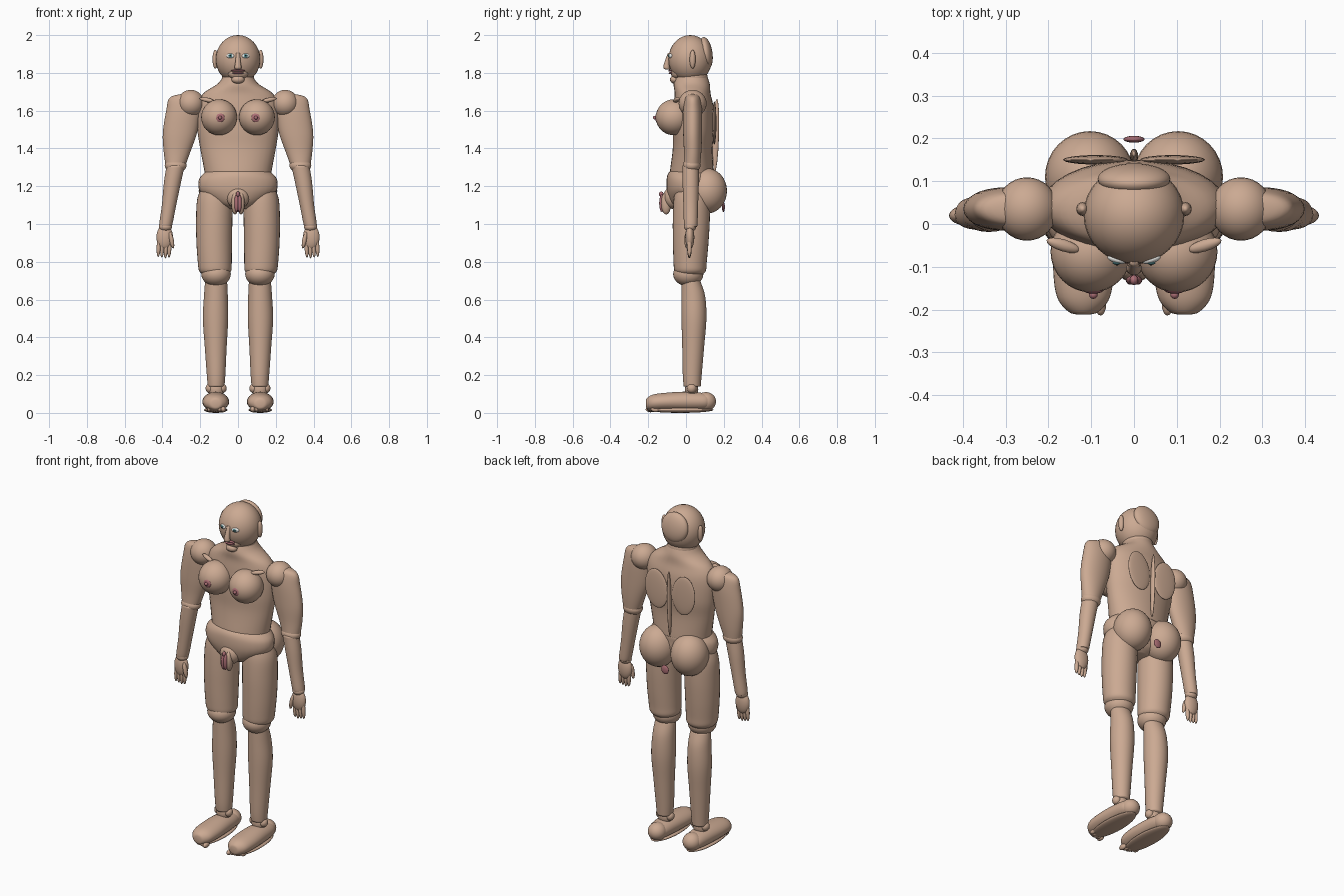
import bpy, bmesh, math
from mathutils import Vector, Matrix


def material(name, rgb):
    m = bpy.data.materials.new(name)
    m.diffuse_color = (*rgb, 1)
    return m


SKIN = material("skin", (0.60, 0.40, 0.29))
PINK = material("pink", (0.42, 0.16, 0.18))
WHITE = material("white", (0.85, 0.85, 0.82))
TEAL = material("teal", (0.12, 0.35, 0.38))
DARK = material("dark", (0.02, 0.02, 0.02))


def finish(name, bm, mat):
    bmesh.ops.recalc_face_normals(bm, faces=bm.faces)
    for f in bm.faces:
        f.smooth = True
    me = bpy.data.meshes.new(name)
    bm.to_mesh(me)
    bm.free()
    ob = bpy.data.objects.new(name, me)
    me.materials.append(mat)
    bpy.context.collection.objects.link(ob)
    return ob


def ball(name, loc, rad, mat=SKIN, rot=(0, 0, 0), seg=32):
    """Ellipsoid with three radii."""
    bm = bmesh.new()
    bmesh.ops.create_uvsphere(bm, u_segments=seg, v_segments=seg // 2, radius=1)
    for v in bm.verts:
        p = Vector((v.co.x * rad[0], v.co.y * rad[1], v.co.z * rad[2]))
        for axis, a in zip("XYZ", rot):
            p = Matrix.Rotation(a, 3, axis) @ p
        v.co = p + Vector(loc)
    return finish(name, bm, mat)


def pair(name, loc, rad, mat=SKIN, rot=(0, 0, 0), seg=32):
    """Ellipsoid on both sides of x = 0."""
    for s, side in ((1, "left"), (-1, "right")):
        ball(f"{name}_{side}", (s * loc[0], loc[1], loc[2]), rad, mat,
             (rot[0], s * rot[1], s * rot[2]), seg)


def loft(name, rings, s=1, steps=5, seg=32, mat=SKIN):
    """Smooth skin over elliptical sections (z, x, y, rx, ry)."""
    pts, n = [], len(rings)
    for i in range(n - 1):
        k = [rings[max(0, min(n - 1, i + d))] for d in (-1, 0, 1, 2)]
        for j in range(steps + (i == n - 2)):
            t = j / steps
            pts.append([0.5 * (2 * b + (c - a) * t + (2 * a - 5 * b + 4 * c - d) * t * t
                               + (3 * b - a - 3 * c + d) * t ** 3)
                        for a, b, c, d in zip(*k)])
    bm = bmesh.new()
    loops = []
    for z, x, y, rx, ry in pts:
        loops.append([bm.verts.new((s * x + rx * math.cos(a), y + ry * math.sin(a), z))
                      for a in (2 * math.pi * q / seg for q in range(seg))])
    for a, b in zip(loops, loops[1:]):
        for q in range(seg):
            bm.faces.new((a[q], a[(q + 1) % seg], b[(q + 1) % seg], b[q]))
    bm.faces.new(loops[0])
    bm.faces.new(loops[-1])
    return finish(name, bm, mat)


def limb(name, rings):
    loft(name + "_left", rings)
    loft(name + "_right", rings, -1)


# torso with trapezius, belly and pelvis
loft("torso", [(1.80, 0, 0.03, 0.07, 0.075), (1.745, 0, 0.03, 0.105, 0.095),
               (1.69, 0, 0.035, 0.185, 0.095), (1.62, 0, 0.04, 0.215, 0.105),
               (1.50, 0, 0.04, 0.215, 0.11), (1.40, 0, 0.035, 0.20, 0.105),
               (1.28, 0, 0.03, 0.178, 0.115), (1.265, 0, 0.03, 0.178, 0.115)])
loft("pelvis", [(1.30, 0, 0.03, 0.14, 0.09), (1.27, 0, 0.025, 0.18, 0.118),
                (1.23, 0, 0.02, 0.208, 0.123), (1.17, 0, 0.02, 0.20, 0.12),
                (1.11, 0, 0.02, 0.13, 0.10), (1.08, 0, 0.02, 0.06, 0.06)])
pair("breast", (0.10, -0.065, 1.565), (0.095, 0.095, 0.095))
pair("areola", (0.095, -0.153, 1.563), (0.025, 0.010, 0.025), PINK, seg=16)
pair("nipple", (0.095, -0.165, 1.563), (0.010, 0.010, 0.010), PINK, seg=16)
pair("clavicle", (0.165, -0.05, 1.657), (0.042, 0.014, 0.012), rot=(0, -0.2, 0.3), seg=16)
pair("buttock", (0.103, 0.11, 1.175), (0.105, 0.107, 0.12))
pair("shoulder_blade", (0.09, 0.150, 1.535), (0.075, 0.011, 0.115), rot=(0, 0.1, 0))
ball("spine", (0, 0.158, 1.47), (0.010, 0.017, 0.195), rot=(-0.03, 0, 0), seg=16)

# pelvic floor anatomy
ball("pubic_mound", (0, -0.07, 1.14), (0.06, 0.05, 0.06))
pair("outer_fold", (0.016, -0.105, 1.11), (0.020, 0.027, 0.06), seg=16)
pair("inner_fold", (0.008, -0.128, 1.11), (0.012, 0.014, 0.047), PINK, seg=16)
ball("fold_hood", (0, -0.131, 1.158), (0.010, 0.012, 0.014), PINK, seg=16)
ball("rear_spot", (0, 0.198, 1.09), (0.025, 0.008, 0.027), PINK, seg=16)

# head and face
ball("head", (0, 0.022, 1.872), (0.118, 0.115, 0.128))
ball("head_back", (0, 0.105, 1.905), (0.085, 0.035, 0.085), rot=(0.15, 0, 0))
ball("neck", (0, 0.03, 1.77), (0.085, 0.085, 0.08))
ball("jaw", (0, -0.045, 1.80), (0.055, 0.035, 0.035))
ball("chin", (0, -0.06, 1.765), (0.035, 0.025, 0.022), seg=16)
pair("ear", (0.12, 0.035, 1.872), (0.015, 0.016, 0.05), seg=16)
pair("eye", (0.041, -0.083, 1.89), (0.022, 0.009, 0.013), WHITE, rot=(0, 0, 0.3), seg=16)
pair("iris", (0.040, -0.091, 1.89), (0.010, 0.004, 0.010), TEAL, seg=16)
pair("pupil", (0.040, -0.094, 1.89), (0.004, 0.003, 0.004), DARK, seg=16)
loft("nose", [(1.905, 0, -0.088, 0.010, 0.008), (1.86, 0, -0.100, 0.014, 0.013),
              (1.828, 0, -0.103, 0.018, 0.017), (1.818, 0, -0.098, 0.012, 0.012)], seg=16)
ball("upper_lip", (0, -0.082, 1.812), (0.038, 0.012, 0.006), PINK, seg=16)
ball("lower_lip", (0, -0.080, 1.799), (0.032, 0.012, 0.006), PINK, seg=16)

# arms
pair("shoulder", (0.25, 0.035, 1.638), (0.072, 0.074, 0.072))
limb("upper_arm", [(1.69, 0.255, 0.035, 0.03, 0.02), (1.67, 0.27, 0.035, 0.09, 0.04),
                   (1.60, 0.288, 0.035, 0.092, 0.05), (1.48, 0.308, 0.035, 0.090, 0.05),
                   (1.38, 0.323, 0.035, 0.070, 0.046), (1.30, 0.332, 0.03, 0.050, 0.043)])
pair("elbow", (0.33, 0.03, 1.31), (0.058, 0.047, 0.038))
limb("forearm", [(1.31, 0.330, 0.025, 0.048, 0.043), (1.22, 0.347, 0.025, 0.045, 0.043),
                 (1.10, 0.365, 0.025, 0.038, 0.039), (1.00, 0.382, 0.025, 0.035, 0.036),
                 (0.985, 0.384, 0.025, 0.030, 0.032)])
pair("wrist", (0.384, 0.022, 0.985), (0.035, 0.032, 0.025))
pair("palm", (0.388, 0.02, 0.93), (0.044, 0.024, 0.065))
for i in range(4):
    pair(f"finger_{i}", (0.363 + 0.019 * i, 0.018, 0.870 + 0.004 * abs(i - 1)),
         (0.011, 0.012, 0.052), rot=(0, -0.05, 0), seg=16)
pair("thumb", (0.352, 0.005, 0.915), (0.012, 0.014, 0.045), rot=(0, 0.2, 0), seg=16)

# legs
limb("thigh", [(1.20, 0.12, 0.03, 0.07, 0.08), (1.13, 0.123, 0.03, 0.093, 0.095),
               (1.02, 0.126, 0.028, 0.096, 0.098), (0.90, 0.126, 0.025, 0.094, 0.094),
               (0.80, 0.123, 0.022, 0.090, 0.088), (0.755, 0.121, 0.022, 0.086, 0.084),
               (0.735, 0.12, 0.022, 0.07, 0.07)])
pair("knee", (0.116, 0.012, 0.735), (0.078, 0.080, 0.065))
limb("shin", [(0.70, 0.116, 0.025, 0.058, 0.05), (0.62, 0.117, 0.038, 0.063, 0.063),
              (0.50, 0.119, 0.042, 0.067, 0.066), (0.35, 0.118, 0.038, 0.058, 0.058),
              (0.20, 0.116, 0.033, 0.049, 0.050), (0.14, 0.116, 0.033, 0.044, 0.045)])
pair("ankle", (0.116, 0.03, 0.125), (0.042, 0.035, 0.05))
pair("inner_ankle_bone", (0.084, 0.03, 0.13), (0.024, 0.026, 0.026), seg=16)
pair("outer_ankle_bone", (0.148, 0.03, 0.13), (0.024, 0.026, 0.026), seg=16)
pair("heel", (0.115, 0.105, 0.06), (0.052, 0.054, 0.050))

# feet: rounded wedge lofted along the sole, plus toes
for s, side in ((1, "left"), (-1, "right")):
    foot = loft("foot_" + side, [(-0.13, 0, 0.060, 0.03, 0.03), (-0.10, 0, 0.060, 0.055, 0.044),
                                 (0.0, 0, 0.061, 0.067, 0.051), (0.10, 0, 0.059, 0.071, 0.048),
                                 (0.17, 0, 0.055, 0.062, 0.043), (0.205, 0, 0.05, 0.035, 0.03),
                                 (0.212, 0, 0.05, 0.01, 0.01)])
    for v in foot.data.vertices:
        x, y, z = v.co
        v.co = (x + s * 0.118, -z, max(y, 0.012))
    foot.data.flip_normals()
    foot.data.flip_normals()
for i in range(5):
    pair(f"toe_{i}", (0.078 + 0.019 * i, -0.188 + 0.007 * i, 0.019),
         (0.013 - 0.001 * i, 0.026, 0.016 if i == 0 else 0.014), seg=16)
pair("sole", (0.118, -0.03, 0.016), (0.062, 0.175, 0.016))
